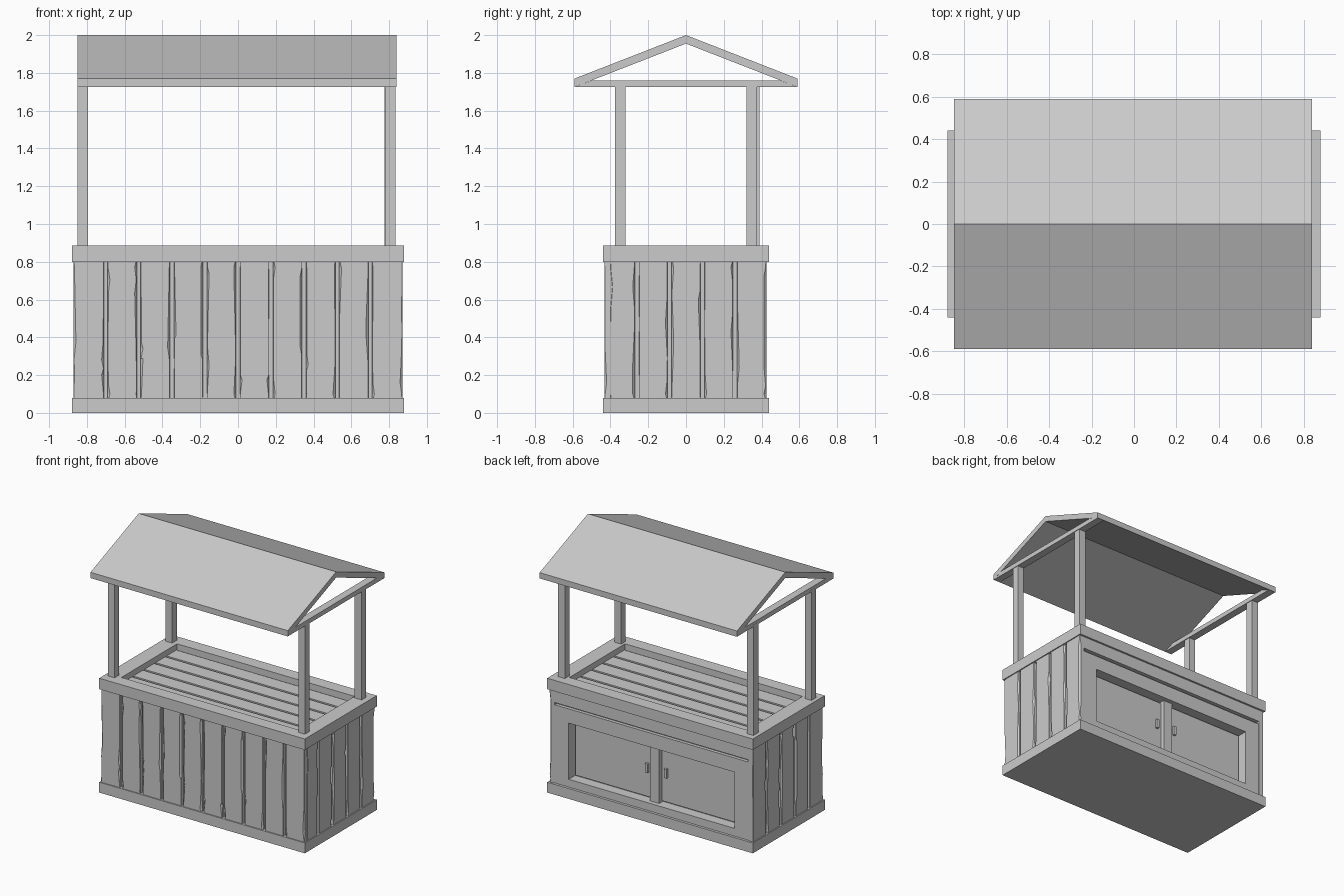
import bpy, bmesh, random
from mathutils import Vector

if "Cube" in bpy.data.objects:
    bpy.data.objects.remove(bpy.data.objects["Cube"])

random.seed(4)


def finish(name, bm):
    bmesh.ops.recalc_face_normals(bm, faces=bm.faces)
    me = bpy.data.meshes.new(name)
    bm.to_mesh(me)
    bm.free()
    ob = bpy.data.objects.new(name, me)
    bpy.context.collection.objects.link(ob)
    return ob


def box(name, x0, x1, y0, y1, z0, z1):
    bm = bmesh.new()
    bmesh.ops.create_cube(bm, size=1)
    for v in bm.verts:
        v.co = Vector(((x0 + x1) / 2 + v.co.x * (x1 - x0),
                       (y0 + y1) / 2 + v.co.y * (y1 - y0),
                       (z0 + z1) / 2 + v.co.z * (z1 - z0)))
    return finish(name, bm)


def loft(name, rings):
    bm = bmesh.new()
    rows = [[bm.verts.new(p) for p in r] for r in rings]
    n = len(rows[0])
    for a, b in zip(rows, rows[1:]):
        for i in range(n):
            j = (i + 1) % n
            bm.faces.new((a[i], a[j], b[j], b[i]))
    bm.faces.new(rows[0])
    bm.faces.new(rows[-1])
    return finish(name, bm)


def worn_plank(name, u0, u1, d0, d1, place):
    """Upright plank whose outer edges are irregularly chipped."""
    zs = [0.06, 0.1] + sorted(random.uniform(0.14, 0.74) for _ in range(4)) + [0.77, 0.82]
    rings = []
    for k, z in enumerate(zs):
        worn = 0 < k < len(zs) - 1
        a, b = [random.choice((0.002, 0.004, 0.012)) if worn else 0.001 for _ in range(2)]
        pts = [(u0, d0), (u0, d1 - a), (u0 + a, d1), (u1 - b, d1), (u1, d1 - b), (u1, d0)]
        rings.append([place(u, d, z) for u, d in pts])
    return loft(name, rings)


# Base plinth and inner cabinet body
box("base_plinth", -0.88, 0.88, -0.44, 0.44, 0, 0.08)
box("cabinet_core", -0.845, 0.845, -0.405, 0.34, 0.05, 0.82)

# Front planks
edges = [-0.87] + [-0.70 + 0.175 * i for i in range(9)] + [0.87]
for i in range(10):
    u0 = edges[i] + (0.01 if i else 0)
    u1 = edges[i + 1] - (0.01 if i < 9 else 0)
    worn_plank(f"front_plank_{i + 1}", u0, u1, 0.39, 0.432,
               lambda u, d, z: (u, -d, z))

# Side planks
edges = [-0.40, -0.26, -0.087, 0.087, 0.26, 0.425]
for s, side in ((-1, "left"), (1, "right")):
    for i in range(5):
        u0 = edges[i] + (0.01 if i else 0)
        u1 = edges[i + 1] - (0.01 if i < 4 else 0)
        worn_plank(f"{side}_plank_{i + 1}", u0, u1, 0.83, 0.872,
                   lambda u, d, z, s=s: (s * d, u, z))

# Back frame around the cupboard opening
box("back_bottom_rail", -0.845, 0.845, 0.33, 0.42, 0.06, 0.14)
box("back_top_rail", -0.845, 0.845, 0.33, 0.42, 0.575, 0.685)
box("back_upper_board", -0.845, 0.845, 0.33, 0.425, 0.705, 0.82)
box("back_groove_filler", -0.845, 0.845, 0.33, 0.395, 0.68, 0.71)
box("back_mullion", -0.04, 0.04, 0.33, 0.385, 0.13, 0.58)
for s, side in ((-1, "left"), (1, "right")):
    a, b = sorted((s * 0.71, s * 0.845))
    box(f"back_stile_{side}", a, b, 0.33, 0.42, 0.13, 0.58)
    # Cupboard doors and their handles
    a, b = sorted((s * 0.04, s * 0.70))
    box(f"door_{side}", a, b, 0.32, 0.352, 0.15, 0.565)
    a, b = sorted((s * 0.07, s * 0.092))
    box(f"door_handle_{side}", a, b, 0.35, 0.37, 0.34, 0.41)

# Counter rim and recessed counter boards
for s, side in ((-1, "left"), (1, "right")):
    a, b = sorted((s * 0.76, s * 0.88))
    box(f"counter_rim_{side}", a, b, -0.44, 0.44, 0.80, 0.885)
for s, side in ((-1, "front"), (1, "back")):
    a, b = sorted((s * 0.34, s * 0.44))
    box(f"counter_rim_{side}", -0.76, 0.76, a, b, 0.80, 0.885)
for i in range(5):
    y = -0.34 + 0.136 * i
    box(f"counter_board_{i + 1}", -0.765, 0.765, y + 0.009, y + 0.127, 0.79, 0.84)

# Corner posts
for name, x0, x1, y0, y1 in (("front_left", -0.85, -0.795, -0.375, -0.32),
                             ("front_right", 0.78, 0.835, -0.375, -0.32),
                             ("back_left", -0.85, -0.795, 0.33, 0.39),
                             ("back_right", 0.775, 0.835, 0.32, 0.375)):
    box(f"post_{name}", x0, x1, y0, y1, 0.85, 1.74)

# Gable roof and tie beams
profile = [(-0.59, 1.725), (-0.59, 1.77), (0, 2.0), (0.59, 1.77), (0.59, 1.725), (0, 1.955)]
loft("roof", [[(x, y, z) for y, z in profile] for x in (-0.85, 0.84)])
beam = [(-0.588, 1.725), (0.588, 1.725), (0.50, 1.76), (-0.50, 1.76)]
for name, x0, x1 in (("left", -0.849, -0.79), ("right", 0.78, 0.839)):
    loft(f"tie_beam_{name}", [[(x, y, z) for y, z in beam] for x in (x0, x1)])
